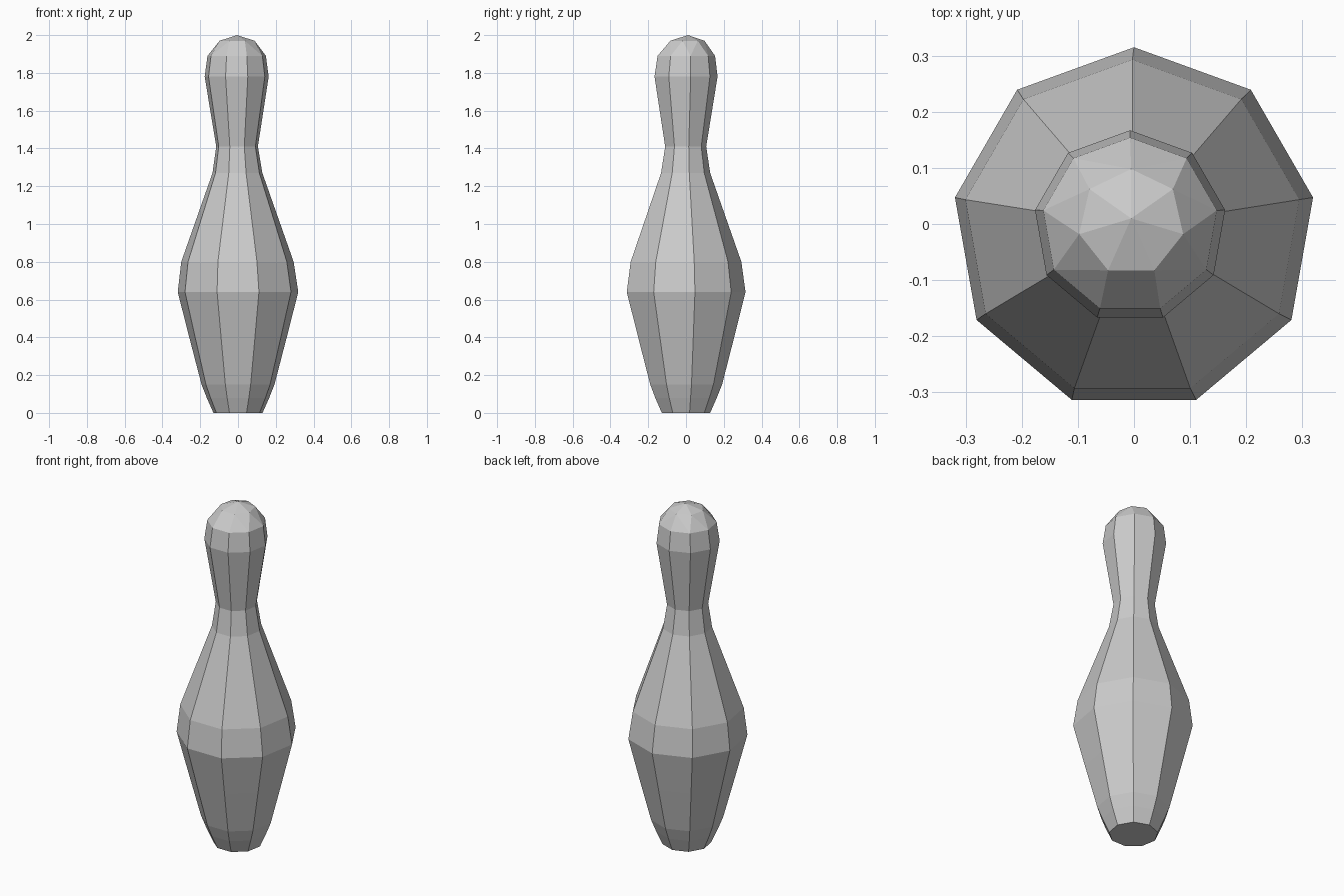
import bpy
import bmesh
from math import sin, cos, tau

cube = bpy.data.objects.get("Cube")
if cube:
    bpy.data.objects.remove(cube, do_unlink=True)

# Single painted finish
paint = bpy.data.materials.new("pale_grey")
paint.use_nodes = True
colour = (0.6, 0.6, 0.6, 1)
paint.diffuse_color = colour
paint.node_tree.nodes["Principled BSDF"].inputs["Base Color"].default_value = colour

SIDES = 9
# (radius, height, x shift, y shift) from the base up to the head
BODY = [(0.132, 0, 0, -0.004), (0.168, 0.08, 0, -0.005), (0.196, 0.15, 0, -0.005),
        (0.262, 0.4, 0, -0.007), (0.324, 0.64, 0, -0.009), (0.302, 0.8, -0.003, -0.009),
        (0.134, 1.27, -0.003, -0.006), (0.112, 1.41, -0.005, -0.005),
        (0.172, 1.78, -0.007, -0.005)]


def ring(bm, radius, z, x, y, sides=SIDES):
    """Circle of vertices with one corner pointing to the back."""
    return [bm.verts.new((x + radius * sin(tau * i / sides),
                          y + radius * cos(tau * i / sides), z)) for i in range(sides)]


# Turned body: bridge neighbouring rings and close the base
bm = bmesh.new()
rings = [ring(bm, *row) for row in BODY]
for low, high in zip(rings, rings[1:]):
    for i in range(SIDES):
        j = (i + 1) % SIDES
        bm.faces.new((low[i], low[j], high[j], high[i]))
bm.faces.new(rings[0])

# Faceted rounded head: a hull over shrinking rings
cap = list(rings[-1])
cap += ring(bm, 0.157, 1.89, -0.007, -0.003)
cap += ring(bm, 0.095, 1.97, -0.005, 0.003, 7)
cap.append(bm.verts.new((-0.005, 0.01, 2)))
bmesh.ops.convex_hull(bm, input=cap)

# Drop the hidden hull floor inside the neck
floor = [f for f in bm.faces if all(v in rings[-1] for v in f.verts)]
bmesh.ops.delete(bm, geom=floor, context='FACES')
bmesh.ops.recalc_face_normals(bm, faces=bm.faces)

mesh = bpy.data.meshes.new("pin_body")
bm.to_mesh(mesh)
bm.free()
mesh.materials.append(paint)
pin = bpy.data.objects.new("pin_body", mesh)
bpy.context.collection.objects.link(pin)
